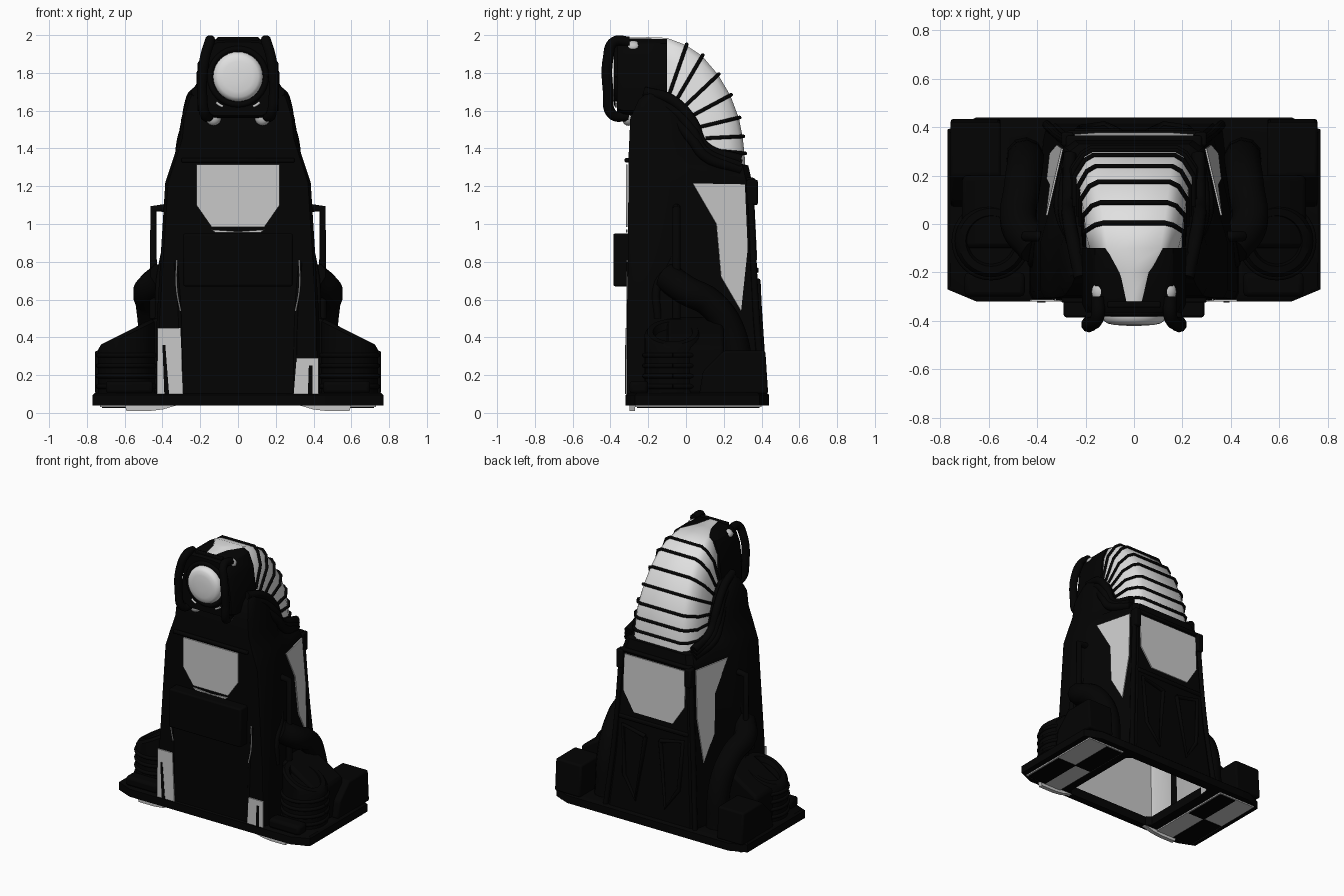
import bpy, bmesh, math
from mathutils import Vector

if "Cube" in bpy.data.objects:
    bpy.data.objects.remove(bpy.data.objects["Cube"])


def material(name, value):
    m = bpy.data.materials.new(name)
    m.use_nodes = True
    m.diffuse_color = (value, value, value, 1)
    node = m.node_tree.nodes["Principled BSDF"]
    node.inputs["Base Color"].default_value = m.diffuse_color
    node.inputs["Roughness"].default_value = 0.6
    return m


BLACK = material("black", 0.001)
WHITE = material("white", 0.75)
GREY = material("panel_grey", 0.58)


def make(name, bm, mat, bevel=0, angle=35):
    bmesh.ops.recalc_face_normals(bm, faces=bm.faces)
    mesh = bpy.data.meshes.new(name)
    bm.to_mesh(mesh)
    bm.free()
    ob = bpy.data.objects.new(name, mesh)
    bpy.context.collection.objects.link(ob)
    mesh.materials.append(mat)
    if bevel:
        mod = ob.modifiers.new("bevel", "BEVEL")
        mod.width, mod.segments = bevel, 2
    bpy.ops.object.select_all(action="DESELECT")
    bpy.context.view_layer.objects.active = ob
    ob.select_set(True)
    bpy.ops.object.shade_smooth_by_angle(angle=math.radians(angle))
    return ob


def loft(name, rings, mat, caps=(True, True), bevel=0, angle=35):
    bm = bmesh.new()
    loops = [[bm.verts.new(p) for p in ring] for ring in rings]
    for a, b in zip(loops, loops[1:]):
        for i in range(len(a)):
            j = (i + 1) % len(a)
            bm.faces.new((a[i], a[j], b[j], b[i]))
    for loop, on in zip((loops[0], loops[-1]), caps):
        if on:
            bm.faces.new(loop)
    return make(name, bm, mat, bevel, angle)


def box(name, x, y, z, mat, bevel=0.01):
    rings = [[(x[0], y[0], h), (x[1], y[0], h), (x[1], y[1], h), (x[0], y[1], h)] for h in z]
    return loft(name, rings, mat, bevel=bevel)


def tube(name, pts, r, mat, smooth=True):
    cu = bpy.data.curves.new(name, "CURVE")
    cu.dimensions = "3D"
    cu.bevel_depth, cu.bevel_resolution, cu.use_fill_caps = r, 3, True
    sp = cu.splines.new("BEZIER" if smooth else "POLY")
    target = sp.bezier_points if smooth else sp.points
    target.add(len(pts) - 1)
    for p, co in zip(target, pts):
        p.co = co if smooth else (*co, 1)
        if smooth:
            p.handle_left_type = p.handle_right_type = "AUTO"
    cu.resolution_u = 8
    ob = bpy.data.objects.new(name, cu)
    bpy.context.collection.objects.link(ob)
    cu.materials.append(mat)
    return ob


def ball(name, loc, size, mat):
    bm = bmesh.new()
    bmesh.ops.create_uvsphere(bm, u_segments=24, v_segments=12, radius=1)
    bmesh.ops.scale(bm, verts=bm.verts, vec=size)
    bmesh.ops.translate(bm, verts=bm.verts, vec=loc)
    return make(name, bm, mat)


def plate(name, pts, out, mat, depth=0.007):
    n = Vector(out) * depth
    a = [Vector(p) for p in pts]
    return loft(name, [[p - n * 0.2 for p in a], [p + n for p in a]], mat)


def circle(x, y, z, r, n=32):
    return [(x + r * math.cos(i * math.tau / n), y + r * math.sin(i * math.tau / n), z) for i in range(n)]


def chamfered(w, y0, y1, cx, cy, z):
    half = [(w - cx, y0), (w, y0 + cy), (w, y1 - cy), (w - cx, y1)]
    return [(x, y, z) for x, y in half] + [(-x, y, z) for x, y in reversed(half)]


# Main body: height, half width, back half width, front y, back y
BODY = [(0.05, .435, .37, -.31, .42), (0.5, .43, .33, -.31, .385), (1.22, .385, .29, -.305, .35),
        (1.31, .355, .265, -.305, .33), (1.34, .345, .25, -.305, .2), (1.45, .31, .24, -.3, .12),
        (1.56, .3, .22, -.295, .06), (1.66, .27, .2, -.25, -.02), (1.7, .25, .18, -.2, -.06)]


def body_ring(z, w, wb, y0, y1, inset=0):
    w, wb, y0, y1 = w - inset, wb - inset, y0 + inset, y1 - inset
    mid = min(0.02, y1 - 0.06)
    half = [(w - .015, y0), (w, y0 + .03), (w, mid - .09), (w - .025, mid), (wb, y1 - .03), (wb - .04, y1)]
    return [(x, y, z) for x, y in half] + [(-x, y, z) for x, y in reversed(half)]


loft("body_shell", [body_ring(*s) for s in BODY], BLACK, (False, True))
loft("inner_lining", [body_ring(*s, inset=0.02) for s in BODY[:4]], GREY, (False, True))

# Base: chamfered frame with an open middle and light underside
rim = [chamfered(.77 - d, -.32 + d, .44 - d, .12, .05, z) for d, z in ((0, .04), (0, .095), (.012, .105))]
hole = [chamfered(.36, -.27, .37, .03, .03, z) for z in (.105, .04)]
loft("base_frame", rim + hole + rim[:1], BLACK, (False, False))
for s in (1, -1):
    side = "left_" if s > 0 else "right_"

    def sx(a, b):
        return sorted((s * a, s * b))

    box(side + "underside", sx(.43, .73), (-.27, .40), (.031, .041), GREY, 0)
    box(side + "underside_pad_front", sx(.57, .72), (-.26, .06), (.025, .032), BLACK, 0)
    box(side + "underside_pad_back", sx(.44, .57), (.06, .39), (.025, .032), BLACK, 0)
    foot = [(.32, .041), (.4, .018), (.47, .01), (.59, .01), (.6, .041)]
    loft(side + "front_foot", [[(s * x, y, z) for x, z in foot] for y in (-.3, -.27)], GREY)

    # Wing: sloped shoulder, slant-topped canister and rear box
    prof = [(.40, .1), (.71, .1), (.71, .35), (.50, .48), (.40, .51)]
    loft(side + "shoulder", [[(s * x, y, z) for x, z in prof] for y in (-.1, .2)], BLACK, bevel=.02)

    def jar(z, r, slant):
        return [(x, y, z + (.74 - abs(x)) * slant) for x, y, z in circle(s * .59, -.07, z, r)]

    steps = [(.1, .15, 0), (.28, .15, 0), (.335, .15, .5), (.355, .135, .5), (.355, .105, .5), (.32, .095, .5)]
    loft(side + "canister", [jar(*p) for p in steps], BLACK)
    for k in range(4):
        hoop = circle(s * .59, -.07, .14 + k * .055, .15)
        tube(side + "canister_rib", hoop + hoop[:1], .013, BLACK, False)
    wedge = [(.07, .1), (.435, .1), (.42, .33), (.2, .33), (.09, .22)]
    loft(side + "rear_box", [[(s * x, y, z) for y, z in wedge] for x in (.55, .757)], BLACK, bevel=.012)
    box(side + "front_step", sx(.45, .7), (-.3, -.2), (.1, .17), BLACK, .02)

    # Thick side hose, thin pipe and upright rod
    tube(side + "thick_hose", [(s * .4, -.1, .72), (s * .475, 0, .65), (s * .465, .13, .58),
                               (s * .45, .24, .42), (s * .45, .28, .1)], .078, BLACK)
    tube(side + "thin_pipe", [(s * .42, -.15, .5), (s * .415, -.15, .68), (s * .4, -.08, .78),
                              (s * .38, -.06, .88)], .022, BLACK)
    tube(side + "upright_rod", [(s * .385, -.05, 1.085), (s * .448, -.05, 1.08), (s * .448, -.05, .5)],
         .022, BLACK, False)

    # Light side window lying on the tapered wall
    def wall(y, z):
        t = (z - .5) / .72
        w, wb, yb = .405 - .045 * t, .33 - .04 * t, .355 - .035 * t
        return (s * (w + (wb - w) * max(0, y - .02) / (yb - .02)), y, z)

    outline = [(.035, 1.215), (.31, 1.21), (.325, .87), (.29, .54), (.185, .72), (.16, 1.0)]
    plate(side + "side_window", [wall(y, z) for y, z in outline], (s, .25, 0), GREY)
    tube(side + "rear_corner_post", [(s * .28, .34, 1.23), (s * .285, .345, 1.1), (s * .32, .37, .55),
                                     (s * .36, .41, .1)], .018, BLACK)
    box(side + "rear_corner_cap", sx(.25, .3), (.32, .38), (1.1, 1.235), BLACK)

    # Rear relief frames and front trim strip
    tube(side + "rear_relief", [(s * .06, .38, .66), (s * .24, .38, .7), (s * .22, .395, .35),
                                (s * .12, .41, .2), (s * .06, .38, .66)], .015, BLACK, False)
    tube(side + "front_trim", [(s * .33, -.305, .8), (s * .31, -.305, .55), (s * .3, -.305, .1)], .01, BLACK)
    tube(side + "front_trim_light", [(s * .325, -.312, .81), (s * .325, -.312, .66), (s * .305, -.312, .54)],
         .004, GREY)

    # Cables draped beside the curved neck
    for d in (0, .05, .1):
        tube(side + "neck_cable", [(s * .22, -.22, 1.7 - d), (s * .25, -.08, 1.66 - d),
                                   (s * (.27 + d / 4), .03, 1.55 - d), (s * (.27 + d / 3), .1, 1.41 - d / 2),
                                   (s * .265, .29, 1.34 - d / 2)], .028, BLACK)

    # Head handle with light fittings
    tube(side + "head_handle", [(s * .15, -.3, 1.965), (s * .15, -.38, 1.965), (s * .175, -.412, 1.88),
                                (s * .19, -.412, 1.7), (s * .175, -.39, 1.58), (s * .15, -.31, 1.57)], .028, BLACK)
    ball(side + "lower_fitting", (s * .13, -.305, 1.565), (.042, .035, .045), GREY)
    ball(side + "upper_fitting", (s * .135, -.28, 1.937), (.04, .045, .032), GREY)
    tube(side + "lamp_glint", [(s * .115, -.37, 1.645), (s * .1, -.37, 1.632), (s * .08, -.37, 1.622)], .007, GREY)

# Windows and light strips on front and back
shape = [(-.22, 1.315), (.22, 1.315), (.22, 1.1), (.14, .985), (-.14, .985), (-.22, 1.1)]
plate("front_window", [(x, -.31, z) for x, z in shape], (0, -1, 0), GREY)
plate("front_window_sill", [(-.14, -.31, .97), (0, -.31, .96), (.14, -.31, .97), (.12, -.31, .955),
                            (-.12, -.31, .955)], (0, -1, 0), GREY)
plate("back_window", [(x * 1.12, .35 + (1.22 - z) * .049, z) for x, z in
                      [(a, b * 1.2 - .373) for a, b in shape]], (0, 1, 0), GREY)
plate("front_strip_right", [(-.425, -.313, .45), (-.305, -.313, .45), (-.29, -.313, .1), (-.43, -.313, .1)],
      (0, -1, 0), GREY)
plate("front_strip_right_bar", [(-.4, -.32, .36), (-.385, -.32, .36), (-.365, -.32, .1), (-.39, -.32, .1)],
      (0, -1, 0), BLACK, .003)
plate("front_strip_left", [(.31, -.313, .29), (.425, -.313, .29), (.425, -.313, .1), (.295, -.313, .1)],
      (0, -1, 0), GREY)
plate("front_strip_left_bar", [(.375, -.32, .25), (.395, -.32, .25), (.395, -.32, .1), (.37, -.32, .1)],
      (0, -1, 0), BLACK, .003)
box("front_box", (-.29, .29), (-.385, -.29), (.67, .95), BLACK, .01)
box("front_brow", (-.3, .3), (-.325, -.28), (1.325, 1.35), BLACK, .008)
box("back_ledge", (-.28, .28), (.3, .365), (1.22, 1.245), BLACK, .01)
box("back_belt", (-.28, .28), (.34, .385), (.74, .77), BLACK, .01)

# Curved neck: outer y, z, inner y, z, half width, flat half width
NECK = [(.315, 1.29, .1, 1.32, .255, .18), (.31, 1.37, .1, 1.39, .25, .175), (.30, 1.46, .1, 1.45, .245, .17),
        (.28, 1.56, .07, 1.51, .24, .165), (.235, 1.68, .03, 1.57, .225, .155), (.17, 1.79, -.01, 1.62, .215, .145),
        (.085, 1.89, -.05, 1.66, .205, .135), (0, 1.947, -.09, 1.69, .2, .125),
        (-.1, 1.985, -.13, 1.7, .18, .11), (-.2, 1.989, -.2, 1.7, .075, .055), (-.32, 1.986, -.32, 1.7, .04, .03)]


def neck_ring(s):
    oy, oz, iy, iz, w, f = s
    outer, inner = Vector((0, oy, oz)), Vector((0, iy, iz))
    half = [inner + Vector((w, 0, 0)), inner.lerp(outer, .6) + Vector((w, 0, 0)),
            inner.lerp(outer, .9) + Vector((min(w, f + .035), 0, 0)), outer + Vector((f, 0, 0))]
    return half + [Vector((-p.x, p.y, p.z)) for p in reversed(half)]


loft("curved_neck", [neck_ring(s) for s in NECK], WHITE, angle=65)
for s in NECK[1:8]:
    tube("neck_hoop", [Vector((p.x * 1.02, p.y + .004, p.z + .004)) for p in neck_ring(s)], .01, BLACK, False)

# Head housing and round lamp
front = [(.05, 1.982), (.12, 1.978), (.16, 1.955), (.195, 1.87), (.215, 1.7), (.215, 1.6), (.14, 1.56)]
front += [(-x, z) for x, z in reversed(front)]
loft("head_housing", [[(x * k, y, 1.75 + (z - 1.75) * k) for x, z in front]
                      for y, k in ((-.365, .92), (-.33, 1), (-.1, 1))], BLACK)
box("head_front_lip", (-.11, .11), (-.345, -.32), (1.94, 1.991), BLACK, .006)


def lamp_ring(y, r):
    return [(x, y, 1.78 + z) for x, z, _ in circle(0, 0, 0, r)]


ring = lamp_ring(-.365, .148)
tube("lamp_rim", ring + ring[:1], .016, BLACK, False)
lens = [(-.33, .132), (-.38, .132), (-.4, .124), (-.411, .108), (-.417, .08), (-.42, .03)]
loft("lamp_lens", [lamp_ring(y, r) for y, r in lens], WHITE, angle=60)
